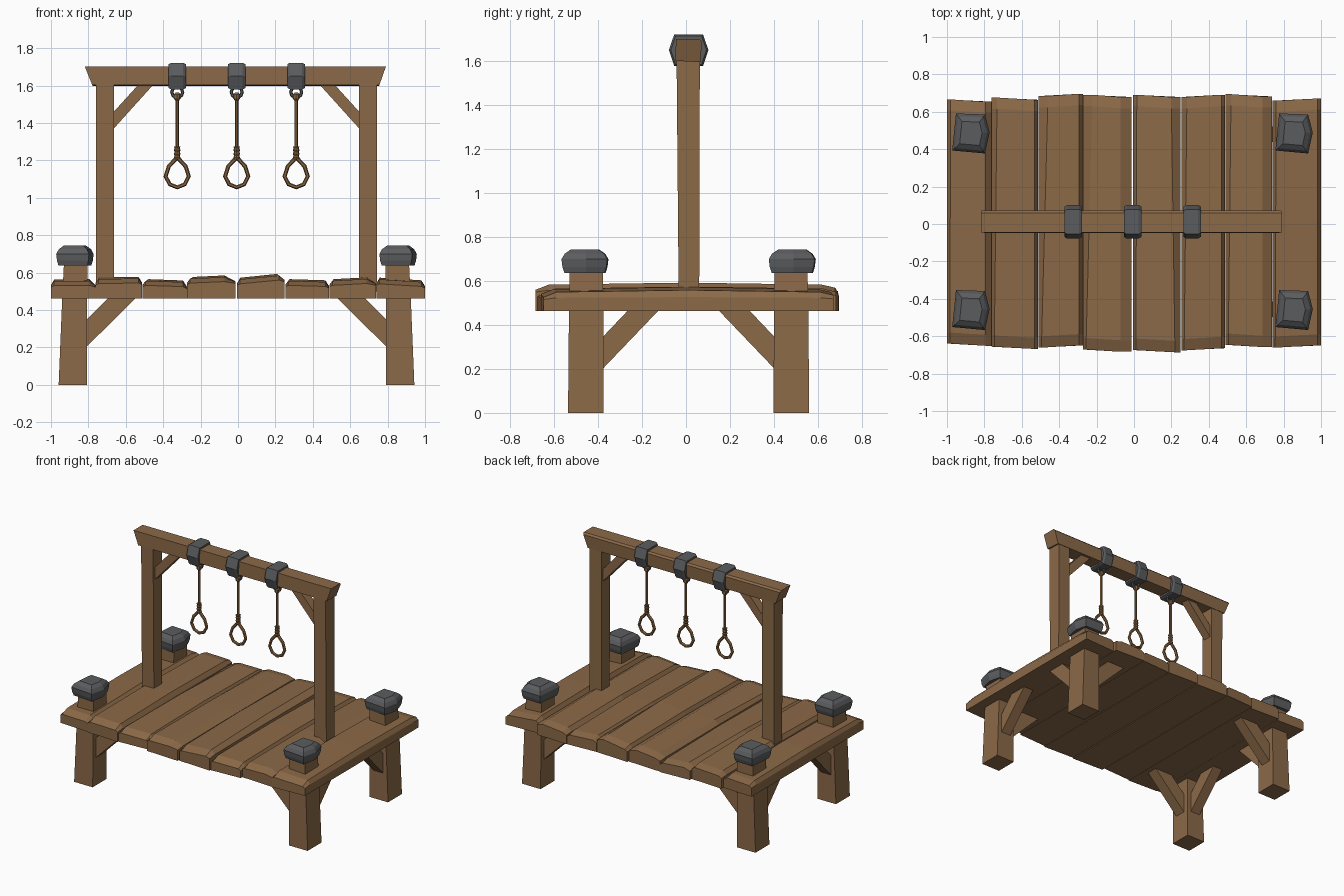
import bpy, bmesh, math
from mathutils import Vector

if "Cube" in bpy.data.objects:
    bpy.data.objects.remove(bpy.data.objects["Cube"])


def material(name, rgb):
    m = bpy.data.materials.new(name)
    m.diffuse_color = (*rgb, 1)
    m.use_nodes = True
    m.node_tree.nodes["Principled BSDF"].inputs["Base Color"].default_value = m.diffuse_color
    return m


WOOD = material("brown wood", (0.26, 0.142, 0.064))
IRON = material("dark iron", (0.105, 0.107, 0.112))
ROPE = material("rope brown", (0.25, 0.13, 0.05))


def loft(name, rings, mat, closed=False):
    """Skin a list of equal-sized rings; cap the ends unless closed."""
    bm = bmesh.new()
    vs = [[bm.verts.new(p) for p in r] for r in rings]
    n = len(vs[0])
    pairs = list(zip(vs, vs[1:])) + ([(vs[-1], vs[0])] if closed else [])
    for a, b in pairs:
        for i in range(n):
            j = (i + 1) % n
            bm.faces.new((a[i], a[j], b[j], b[i]))
    if not closed:
        bm.faces.new(vs[0])
        bm.faces.new(vs[-1])
    bmesh.ops.recalc_face_normals(bm, faces=bm.faces)
    me = bpy.data.meshes.new(name)
    bm.to_mesh(me)
    bm.free()
    me.materials.append(mat)
    ob = bpy.data.objects.new(name, me)
    bpy.context.collection.objects.link(ob)
    return ob


def rect(x0, x1, y0, y1, z):
    return [(x0, y0, z), (x1, y0, z), (x1, y1, z), (x0, y1, z)]


def tube(name, pts, r, mat, sides=6, y=0.012, closed=False):
    """Sweep a round section along a path in the xz plane."""
    rings, n = [], len(pts)
    for i, (px, pz) in enumerate(pts):
        a = pts[(i - 1) % n] if closed or i > 0 else pts[i]
        b = pts[(i + 1) % n] if closed or i < n - 1 else pts[i]
        t = Vector((b[0] - a[0], b[1] - a[1])).normalized()
        rr = r[i] if isinstance(r, list) else r
        ring = []
        for k in range(sides):
            c = math.cos(2 * math.pi * k / sides) * rr
            s = math.sin(2 * math.pi * k / sides) * rr
            ring.append((px - t.y * c, y + s, pz + t.x * c))
        rings.append(ring)
    return loft(name, rings, mat, closed)


# Deck planks: x0, x1, front y, back y, top z left, top z right,
# chamfer left at back, chamfer right at front
planks = [
    (-1.00, -0.763, -0.645, 0.660, 0.560, 0.562, 0.02, 0.03),
    (-0.762, -0.512, -0.662, 0.670, 0.572, 0.574, 0.03, 0.02),
    (-0.510, -0.274, -0.655, 0.690, 0.562, 0.555, 0.05, 0.02),
    (-0.272, -0.013, -0.677, 0.685, 0.574, 0.582, 0.05, 0.06),
    (-0.005, 0.249, -0.680, 0.685, 0.570, 0.590, 0.02, 0.03),
    (0.253, 0.487, -0.670, 0.685, 0.562, 0.556, 0.03, 0.02),
    (0.489, 0.738, -0.652, 0.688, 0.562, 0.572, 0.03, 0.05),
    (0.740, 1.000, -0.655, 0.665, 0.570, 0.556, 0.02, 0.02),
]
for x0, x1, y0, y1, zl, zr, cl, cr in planks:
    rings = []
    skew = 0.006 if zl > zr else -0.006
    for f, drop in ((0, 0.03), (0.045, 0.006), (0.5, -0.003), (0.955, 0.006), (1, 0.02)):
        y = y0 + (y1 - y0) * f
        l = 0.015 + (cl - 0.015) * f
        r = cr + (0.05 - cr) * f if x0 < 0 < x1 + 0.01 or x0 > -0.01 and x1 < 0.3 else cr
        rings.append([(x0, y - skew, 0.463), (x1, y + skew, 0.463),
                      (x1, y + skew, zr - 0.03 - drop / 3), (x1 - r, y + skew, zr - drop),
                      (x0 + l, y - skew, zl - drop), (x0, y - skew, zl - 0.028 - drop / 3)])
    loft("deck_plank", rings, WOOD)


# Corner legs with iron caps and two diagonal braces each
cap_shape = [(-1, -0.85), (0.75, -1), (1, 0.05), (0.75, 0.95), (-0.8, 1)]
for sx in (-1, 1):
    for sy in (-1, 1):
        def X(v): return sx * v - 0.008
        def Y(v): return sy * v + 0.012
        loft("corner_leg", [rect(X(0.80), X(0.951), Y(0.387), Y(0.549), 0),
                            rect(X(0.798), X(0.932), Y(0.388), Y(0.545), 0.46),
                            rect(X(0.796), X(0.922), Y(0.391), Y(0.541), 0.66)], WOOD)
        loft("leg_cap", [[(X(0.864) + px * s * 0.1, Y(0.472) + py * s * 0.107, z)
                          for px, py in cap_shape]
                         for z, s in ((0.638, 0.88), (0.665, 0.96), (0.70, 1.0),
                                      (0.725, 0.86), (0.744, 0.6))], IRON)
        # slanted profile: distance from leg, height
        prof = [(-0.02, 0.185), (-0.02, 0.33), (0.125, 0.475), (0.272, 0.475)]
        loft("leg_brace_side", [[(X(0.80 - d), Y(c), z) for d, z in prof]
                                for c in (0.427, 0.51)], WOOD)
        loft("leg_brace_depth", [[(X(c), Y(0.387 - d * 0.95), z) for d, z in prof]
                                 for c in (0.83, 0.91)], WOOD)

# Upright posts and upper braces
for sx in (-1, 1):
    def X(v): return sx * v - 0.008
    loft("upright_post", [rect(X(0.654), X(0.751), -0.033, 0.06, 0.5),
                          rect(X(0.654), X(0.751), -0.043, 0.063, 1.62)], WOOD)
    prof = [(0.67, 1.355), (0.67, 1.445), (0.52, 1.61), (0.44, 1.61)]
    loft("upper_brace", [[(X(px), y, z) for px, z in prof] for y in (-0.02, 0.045)], WOOD)

# Top beam with flared ends
beam = [(-0.048, 1.603), (0.066, 1.597), (0.072, 1.69), (0.06, 1.702), (-0.046, 1.702)]
loft("top_beam", [[(x + k * (z - 1.6), y, z) for y, z in beam]
                  for x, k in ((-0.778, -0.4), (0.755, 0.35))], WOOD)

# Iron bands, hanging rings and rope nooses
hexagon = [(-0.066, 0.07), (0.066, 0.07), (0.09, 0.0), (0.066, -0.072),
           (-0.066, -0.072), (-0.09, 0.0)]
half_loop = [(0.045, 1.168), (0.062, 1.115), (0.04, 1.072)]
loop = ([(0.008, 1.208)] + half_loop + [(0, 1.056)]
        + [(-x, z) for x, z in reversed(half_loop)] + [(-0.008, 1.208)])
for cx in (-0.325, -0.007, 0.311):
    loft("iron_band", [[(cx + dx, 0.012 + y * s, 1.652 + z * s) for y, z in hexagon]
                       for dx, s in ((-0.046, 0.9), (-0.032, 1), (0.032, 1), (0.046, 0.9))], IRON)
    tube("iron_ring", [(cx + 0.029 * math.cos(a * math.pi / 5),
                        1.565 + 0.029 * math.sin(a * math.pi / 5)) for a in range(10)],
         0.009, IRON, closed=True)
    tube("rope_top_knot", [(cx, 1.52), (cx, 1.532), (cx, 1.552), (cx, 1.562)],
         [0.01, 0.019, 0.019, 0.01], ROPE, 8)
    tube("hanging_rope", [(cx, 1.26), (cx, 1.54)], 0.010, ROPE)
    tube("noose_knot", [(cx, 1.205 + 0.01 * i) for i in range(8)],
         [0.018 if i % 2 else 0.014 for i in range(8)], ROPE, 8)
    tube("noose_loop", [(cx + x, z) for x, z in loop], 0.011, ROPE, closed=True)
